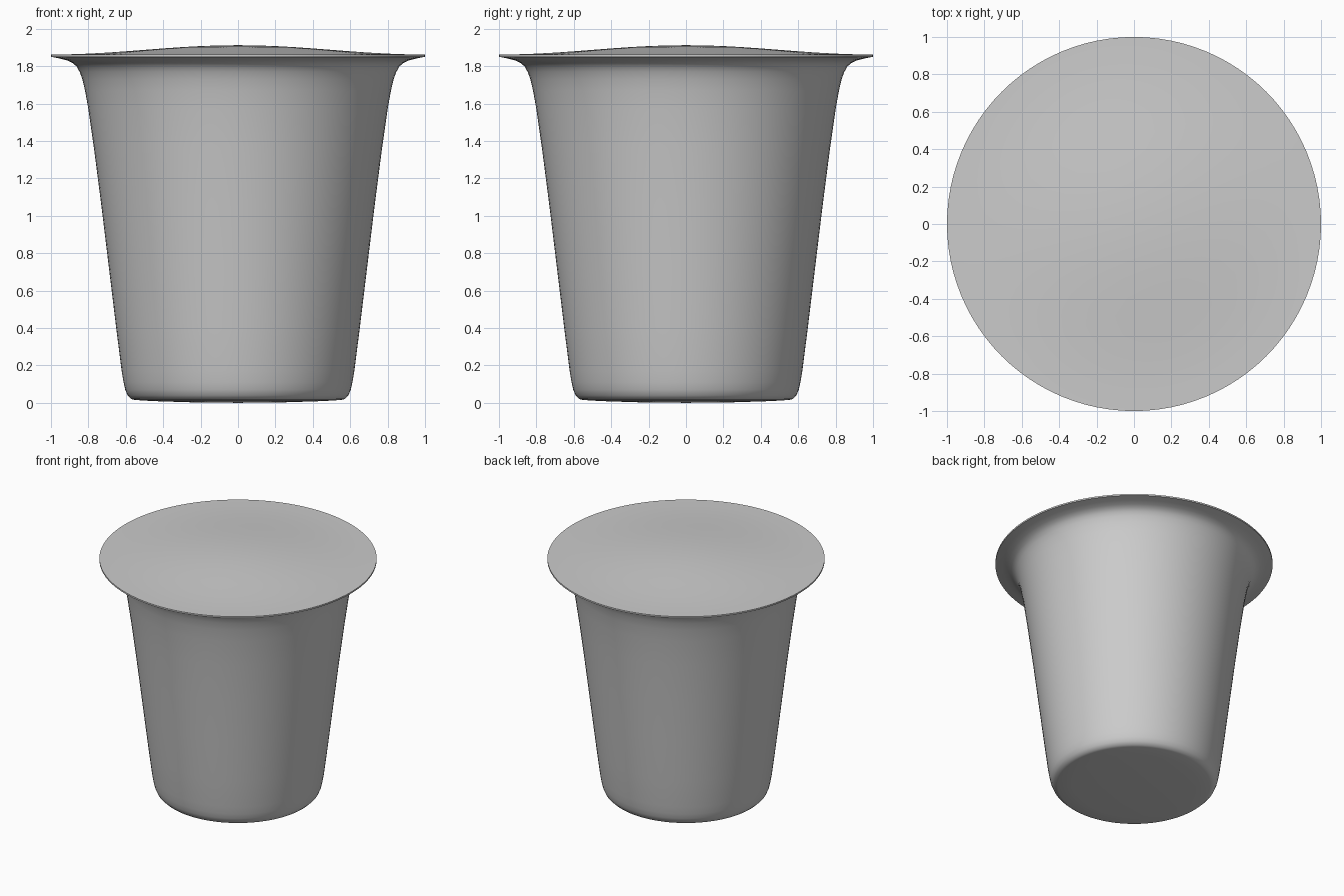
import bpy, bmesh, math

if "Cube" in bpy.data.objects:
    bpy.data.objects.remove(bpy.data.objects["Cube"])

SEGMENTS = 96


def material(name, value):
    mat = bpy.data.materials.new(name)
    mat.diffuse_color = (value, value, value, 1)
    mat.use_nodes = True
    mat.node_tree.nodes["Principled BSDF"].inputs["Base Color"].default_value = mat.diffuse_color
    return mat


def lathe(name, profile, mat, sharp_angle=35):
    """Revolve (radius, height) points about z; radius 0 becomes a pole."""
    bm = bmesh.new()
    rings = []
    for r, z in profile:
        count = 1 if r == 0 else SEGMENTS
        rings.append([bm.verts.new((r * math.cos(2 * math.pi * i / SEGMENTS),
                                    r * math.sin(2 * math.pi * i / SEGMENTS), z))
                      for i in range(count)])
    for a, b in zip(rings, rings[1:]):
        for i in range(SEGMENTS):
            j = (i + 1) % SEGMENTS
            if len(a) == 1:
                bm.faces.new((a[0], b[j], b[i]))
            elif len(b) == 1:
                bm.faces.new((a[i], a[j], b[0]))
            else:
                bm.faces.new((a[i], a[j], b[j], b[i]))
    mesh = bpy.data.meshes.new(name)
    bm.to_mesh(mesh)
    bm.free()
    obj = bpy.data.objects.new(name, mesh)
    bpy.context.collection.objects.link(obj)
    mesh.materials.append(mat)
    bpy.ops.object.select_all(action='DESELECT')
    obj.select_set(True)
    bpy.context.view_layer.objects.active = obj
    bpy.ops.object.shade_smooth_by_angle(angle=math.radians(sharp_angle))
    return obj


grey = material("light_grey", 0.6)

# Tapered cup: slightly bulged base, rounded foot, flared flange
lathe("cup_body", [
    (0, 0), (0.26, 0.003), (0.45, 0.009), (0.55, 0.015), (0.57, 0.02),
    (0.59, 0.04), (0.603, 0.07), (0.612, 0.11), (0.622, 0.17),
    (0.65, 0.39), (0.69, 0.72), (0.73, 1.05), (0.77, 1.36),
    (0.80, 1.57), (0.818, 1.67), (0.832, 1.73), (0.847, 1.77),
    (0.862, 1.797), (0.882, 1.816), (0.91, 1.83), (0.95, 1.84),
    (1.0, 1.85)], grey)

# Foil lid: thin edge and gently swollen bell-shaped top
dome = [(r / 10, 1.862 + 0.025 * (1 + math.cos(math.pi * r / 10)))
        for r in range(10, -1, -1)]
lathe("foil_lid", [(1.0, 1.85)] + dome, grey)
